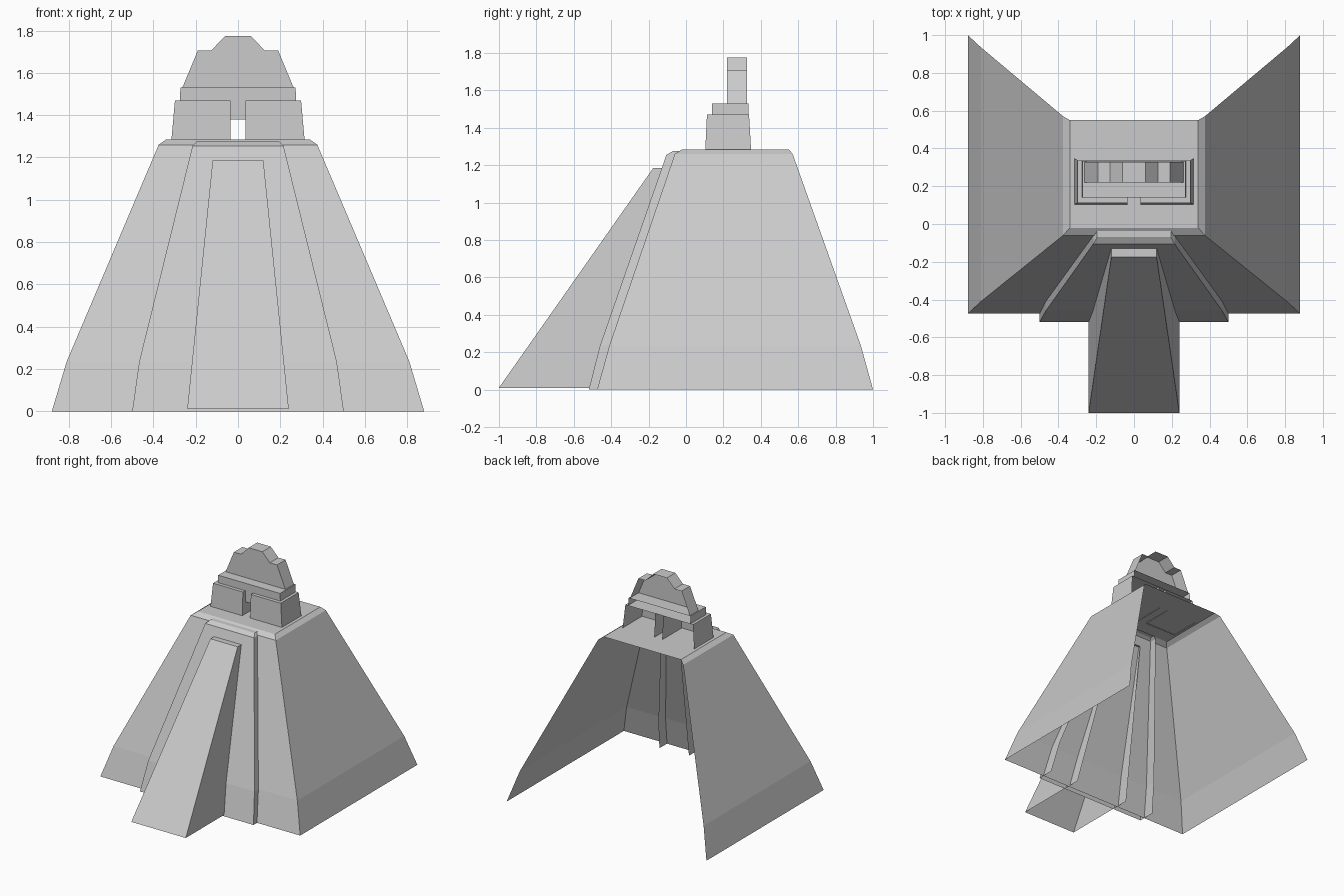
import bpy

if "Cube" in bpy.data.objects:
    bpy.data.objects.remove(bpy.data.objects["Cube"])


def make(name, verts, faces):
    mesh = bpy.data.meshes.new(name)
    mesh.from_pydata(verts, [], faces)
    mesh.update()
    obj = bpy.data.objects.new(name, mesh)
    bpy.context.collection.objects.link(obj)
    return obj


def shell(name, rings):
    """Tapered shell, open at back and bottom. Ring: (z, x_left, x_right, y_front, y_back)."""
    verts, faces = [], []
    for z, xl, xr, yf, yb in rings:
        verts += [(xr, yb, z), (xr, yf, z), (xl, yf, z), (xl, yb, z)]
    for r in range(len(rings) - 1):
        for k in range(3):
            a = r * 4 + k
            faces.append((a + 1, a, a + 4, a + 5))
    t = len(verts) - 4
    faces.append((t + 3, t + 2, t + 1, t))
    return make(name, verts, faces)


def sym(z, x, yf, yb):
    return (z, -x, x, yf, yb)


def tiers(low, high, n=7):
    """Evenly spaced terrace rings between two rings."""
    return [sym(*[a + (b - a) * i / n for a, b in zip(low, high)]) for i in range(n + 1)]


# Terraced pyramid body
shell("pyramid_body",
      [sym(0, 0.88, -0.475, 1.0)]
      + tiers((0.235, 0.81, -0.41, 0.935), (1.26, 0.375, -0.06, 0.57))
      + [sym(1.285, 0.34, -0.02, 0.55)])

# Projecting terraced centre of the front
shell("front_projection",
      [sym(0, 0.50, -0.52, -0.38)]
      + tiers((0.235, 0.467, -0.46, -0.32), (1.255, 0.215, -0.105, 0.0))
      + [sym(1.275, 0.195, -0.07, 0.0)])

# Stair ramp
shell("stair_ramp", [sym(0.01, 0.24, -1.0, -0.38), sym(1.185, 0.12, -0.175, -0.07)])

# Temple halves on both sides of the doorway
shell("temple_right", [(1.28, 0.035, 0.315, 0.103, 0.348), (1.47, 0.035, 0.298, 0.112, 0.337)])
shell("temple_left", [(1.28, -0.315, -0.035, 0.103, 0.348), (1.47, -0.298, -0.035, 0.112, 0.337)])

# Door lintel and roof band
shell("door_lintel", [sym(1.38, 0.035, 0.145, 0.335), sym(1.47, 0.035, 0.145, 0.335)])
shell("roof_band", [sym(1.47, 0.275, 0.14, 0.333), sym(1.53, 0.272, 0.14, 0.333)])

# Stepped roof comb: front face plus rim, open at the back
half = [(0.263, 1.53), (0.19, 1.705), (0.127, 1.705), (0.06, 1.775)]
profile = half + [(-x, z) for x, z in reversed(half)]
n = len(profile)
verts = [(x, 0.22, z) for x, z in profile] + [(x, 0.327, z) for x, z in profile]
faces = [tuple(range(n))] + [(i + 1, i, i + n, i + n + 1) for i in range(n - 1)]
make("roof_comb", verts, faces)
